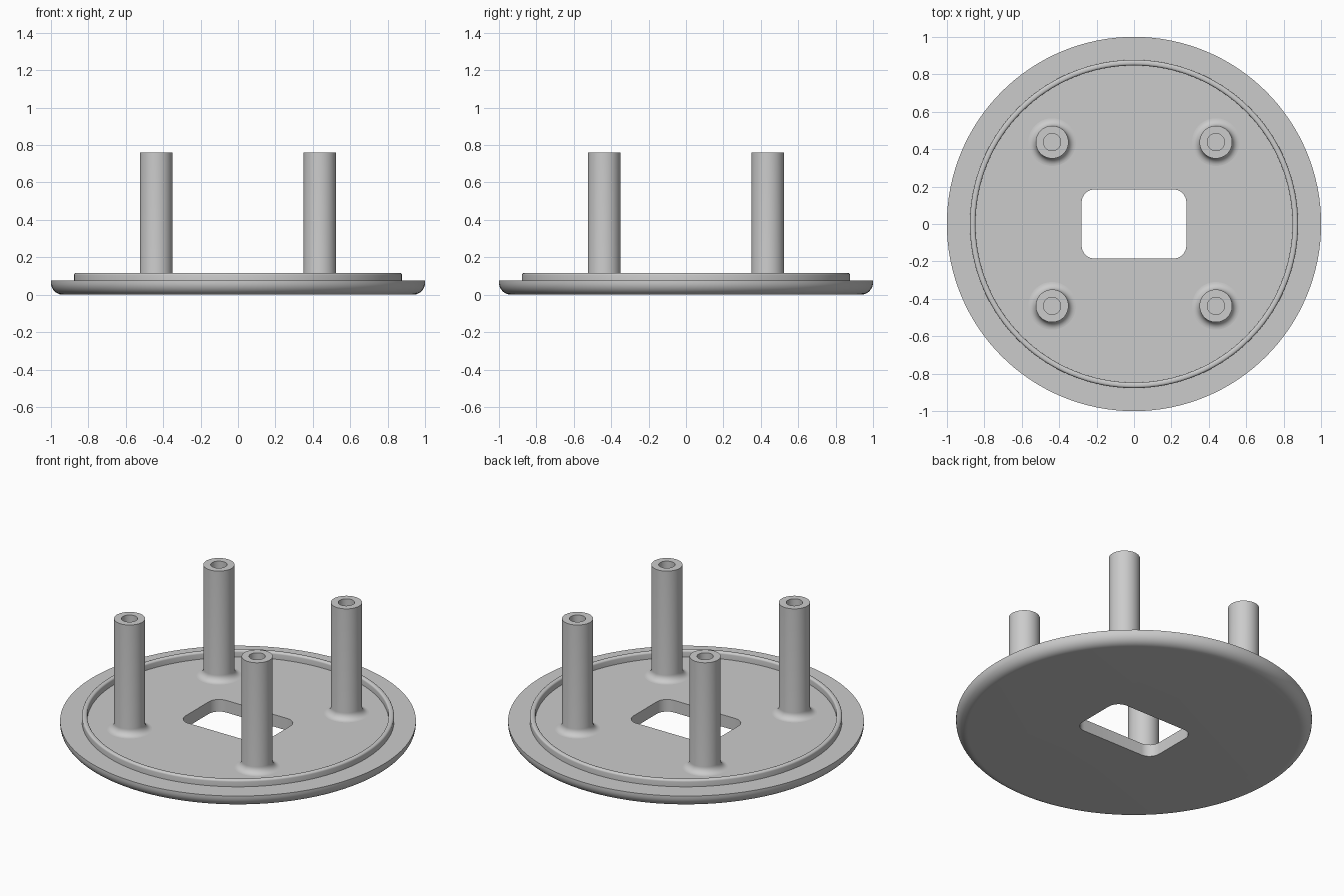
import bpy, bmesh, math

if "Cube" in bpy.data.objects:
    bpy.data.objects.remove(bpy.data.objects["Cube"])

grey = bpy.data.materials.new("light_grey")
grey.diffuse_color = (0.6, 0.6, 0.6, 1)
grey.use_nodes = True
grey.node_tree.nodes["Principled BSDF"].inputs["Base Color"].default_value = grey.diffuse_color


def arc(cx, cz, r, a0, a1, n=8):
    """Points of an arc in the (radius, height) plane, angles in degrees."""
    return [(cx + r * math.cos(math.radians(a0 + (a1 - a0) * i / n)),
             cz + r * math.sin(math.radians(a0 + (a1 - a0) * i / n)))
            for i in range(n + 1)]


def make_object(name, bm, location=(0, 0, 0)):
    bmesh.ops.recalc_face_normals(bm, faces=bm.faces)
    mesh = bpy.data.meshes.new(name)
    bm.to_mesh(mesh)
    bm.free()
    mesh.materials.append(grey)
    ob = bpy.data.objects.new(name, mesh)
    ob.location = location
    bpy.context.collection.objects.link(ob)
    return ob


def lathe(name, profile, segments, location=(0, 0, 0)):
    """Revolve a profile about z and cap both ends with flat discs."""
    bm = bmesh.new()
    rings = [[bm.verts.new((r * math.cos(2 * math.pi * i / segments),
                            r * math.sin(2 * math.pi * i / segments), z))
              for i in range(segments)] for r, z in profile]
    for a, b in zip(rings, rings[1:]):
        for i in range(segments):
            j = (i + 1) % segments
            bm.faces.new((a[i], a[j], b[j], b[i]))
    bm.faces.new(rings[0])
    bm.faces.new(rings[-1])
    return make_object(name, bm, location)


def shade(ob):
    bpy.ops.object.select_all(action='DESELECT')
    ob.select_set(True)
    bpy.context.view_layer.objects.active = ob
    bpy.ops.object.shade_smooth_by_angle(angle=math.radians(30))


FLOOR, TOP = 0.075, 0.76

# Round plate with a rolled lower edge and a raised locating lip
plate = lathe("plate",
              arc(0.935, 0.065, 0.065, -90, 0, 10)
              + [(1.0, FLOOR), (0.877, FLOOR)]
              + arc(0.865, 0.105, 0.012, 0, 90, 5)
              + arc(0.859, 0.105, 0.012, 90, 180, 5)
              + [(0.847, FLOOR)], 128)

# Rounded rectangular opening through the plate
bm = bmesh.new()
outline = []
for sx, sy, start in ((1, 1, 0), (-1, 1, 90), (-1, -1, 180), (1, -1, 270)):
    outline += arc(sx * 0.21, sy * 0.115, 0.07, start, start + 90)
face = bm.faces.new([bm.verts.new((x, y, -0.1)) for x, y in outline])
side = bmesh.ops.extrude_face_region(bm, geom=[face])["geom"]
bmesh.ops.translate(bm, vec=(0, 0, 0.4),
                    verts=[v for v in side if isinstance(v, bmesh.types.BMVert)])
cutter = make_object("opening_cutter", bm)
cutter.hide_render = True

cut = plate.modifiers.new("opening", 'BOOLEAN')
cut.operation = 'DIFFERENCE'
cut.solver = 'EXACT'
cut.object = cutter
bpy.context.view_layer.objects.active = plate
bpy.ops.object.modifier_apply(modifier=cut.name)
bpy.data.objects.remove(cutter)
shade(plate)

# Four hollow posts with flared feet
post_profile = ([(0.1275, FLOOR - 0.01)]
                + arc(0.1275, FLOOR + 0.04, 0.04, 270, 180)
                + [(0.0875, TOP), (0.046, TOP), (0.046, FLOOR + 0.01)])
for sx, side_name in ((-1, "left"), (1, "right")):
    for sy, end_name in ((-1, "front"), (1, "back")):
        shade(lathe(f"post_{end_name}_{side_name}", post_profile, 48,
                    (sx * 0.4375, sy * 0.4375, 0)))
